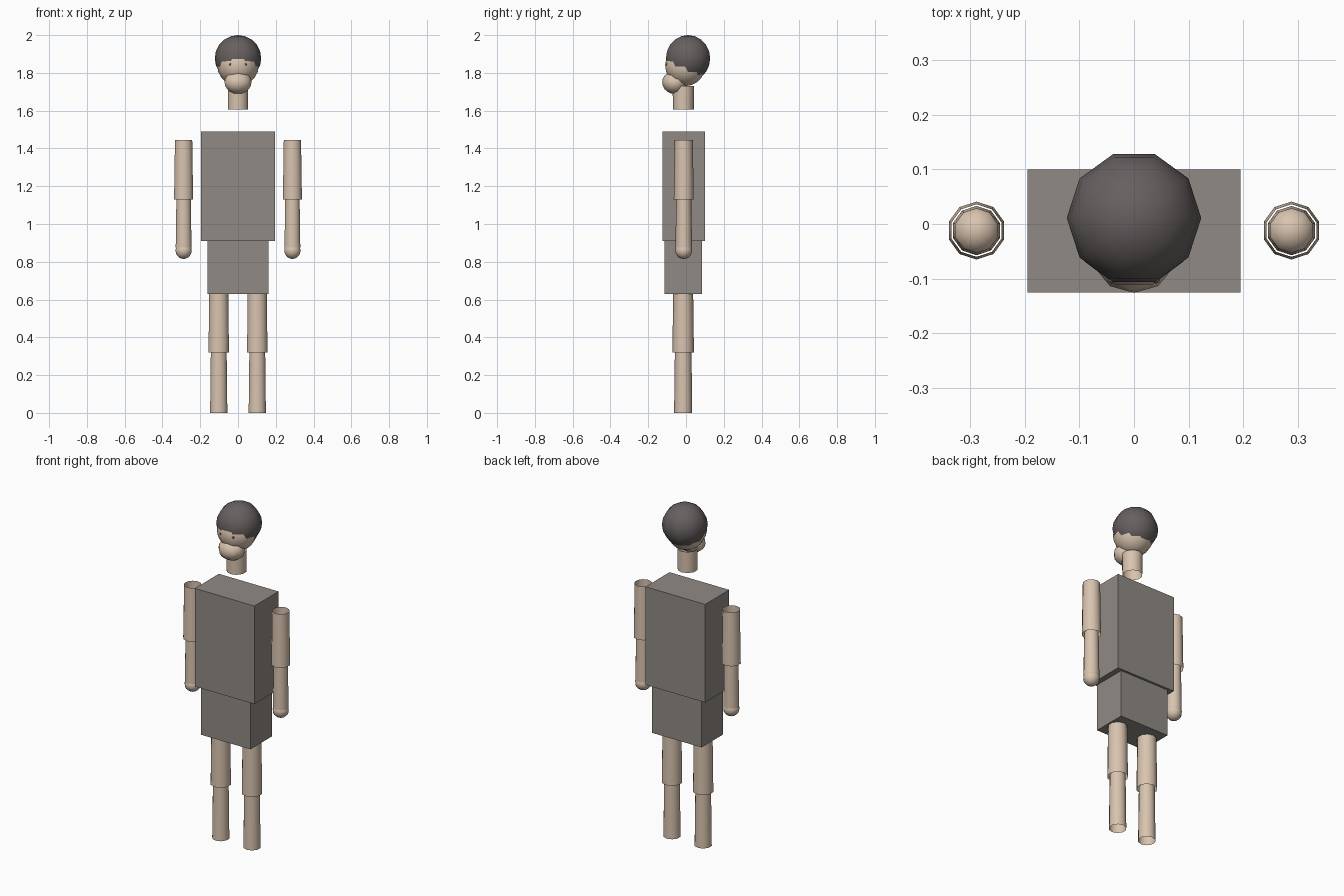
import bpy, bmesh, math
from mathutils import Matrix

cube = bpy.data.objects.get("Cube")
if cube:
    bpy.data.objects.remove(cube, do_unlink=True)


def material(name, rgb):
    m = bpy.data.materials.new(name)
    m.use_nodes = True
    m.diffuse_color = (*rgb, 1)
    m.node_tree.nodes["Principled BSDF"].inputs["Base Color"].default_value = (*rgb, 1)
    return m


SKIN = material("skin", (0.69, 0.55, 0.43))
CLOTH = material("grey cloth", (0.28, 0.255, 0.23))
HAIR = material("dark hair", (0.135, 0.115, 0.115))


def finish(name, bm, mat, smooth=True):
    mesh = bpy.data.meshes.new(name)
    bm.to_mesh(mesh)
    bm.free()
    mesh.materials.append(mat)
    for p in mesh.polygons:
        p.use_smooth = smooth
    ob = bpy.data.objects.new(name, mesh)
    bpy.context.collection.objects.link(ob)
    return ob


def box(name, x, y0, y1, z0, z1, mat):
    bm = bmesh.new()
    m = Matrix.Translation((0, (y0 + y1) / 2, (z0 + z1) / 2)) @ Matrix.Diagonal((2 * x, y1 - y0, z1 - z0, 1))
    bmesh.ops.create_cube(bm, size=1, matrix=m)
    return finish(name, bm, mat, False)


def tube(name, x, y, z0, z1, r0, r1):
    # open-ended tapered tube
    bm = bmesh.new()
    bmesh.ops.create_cone(bm, cap_ends=False, segments=10, radius1=r0, radius2=r1, depth=z1 - z0,
                          matrix=Matrix.Translation((x, y, (z0 + z1) / 2)))
    return finish(name, bm, SKIN)


def ball(name, center, radii, mat, turn=0, rings=10):
    bm = bmesh.new()
    m = Matrix.Translation(center) @ Matrix.Diagonal((*radii, 1)) @ Matrix.Rotation(turn, 4, "Z")
    bmesh.ops.create_uvsphere(bm, u_segments=10, v_segments=rings, radius=1, matrix=m)
    return finish(name, bm, mat)


# Body blocks
box("torso", 0.195, -0.125, 0.1, 0.91, 1.49, CLOTH)
box("pelvis", 0.162, -0.115, 0.086, 0.63, 0.91, CLOTH)

# Head
quarter = math.pi / 2
tube("neck", 0, -0.014, 1.605, 1.73, 0.055, 0.057)
ball("hair", (0, 0.011, 1.877), (0.123, 0.123, 0.123), HAIR, quarter)
ball("face", (0, -0.004, 1.84), (0.11, 0.112, 0.11), SKIN, quarter)
ball("jaw", (0, -0.06, 1.75), (0.075, 0.066, 0.061), SKIN)

# Limbs and eyes, one set per side
for side, s in (("left", 1), ("right", -1)):
    ball(side + "_eye", (s * 0.04, -0.102, 1.845), (0.007, 0.007, 0.007), HAIR, 0, 6)
    ax, ay = s * 0.288, -0.012
    tube(side + "_upper_arm", ax, ay, 1.13, 1.445, 0.053, 0.048)
    tube(side + "_forearm", ax, ay, 0.875, 1.14, 0.044, 0.04)
    ball(side + "_hand", (ax, ay, 0.86), (0.045, 0.045, 0.045), SKIN)
    lx, ly = s * 0.102, -0.015
    tube(side + "_thigh", lx, ly, 0.32, 0.63, 0.057, 0.053)
    tube(side + "_shin", lx, ly, 0, 0.33, 0.048, 0.044)
